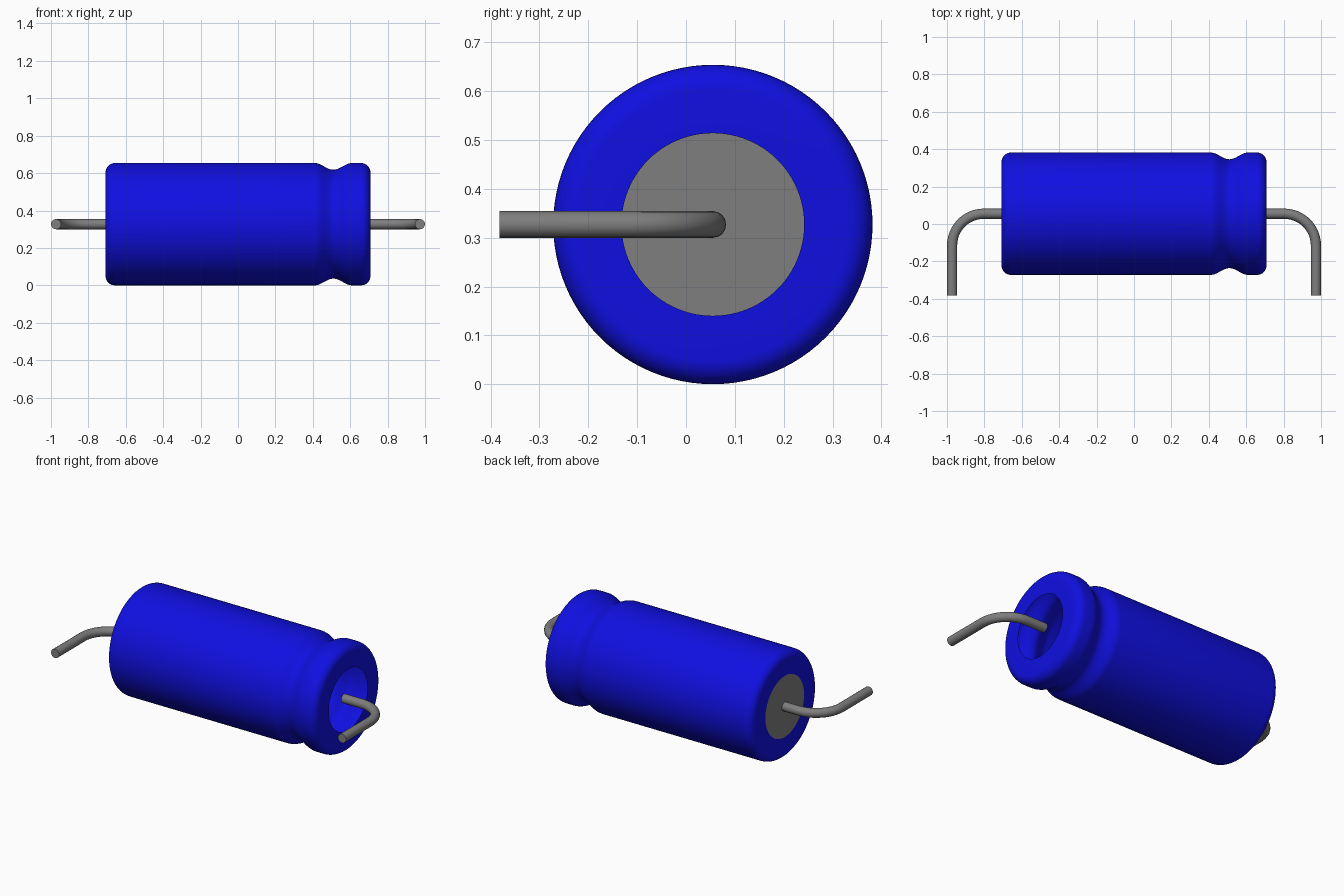
import bpy, bmesh, math
from mathutils import Vector

cube = bpy.data.objects.get("Cube")
if cube:
    bpy.data.objects.remove(cube, do_unlink=True)

AXIS_Y, AXIS_Z = 0.055, 0.327   # centre line of the can
R, HALF, HOLE = 0.327, 0.708, 0.187
SIDES = 96


def material(name, rgb):
    m = bpy.data.materials.new(name)
    m.use_nodes = True
    col = (*rgb, 1.0)
    m.diffuse_color = col
    bsdf = next(n for n in m.node_tree.nodes if n.type == 'BSDF_PRINCIPLED')
    bsdf.inputs["Base Color"].default_value = col
    return m


blue = material("sleeve blue", (0.005, 0.005, 0.76))
grey = material("metal grey", (0.21, 0.21, 0.21))


def finish(obj, mat):
    obj.data.materials.clear()
    obj.data.materials.append(mat)
    bpy.ops.object.select_all(action='DESELECT')
    obj.select_set(True)
    bpy.context.view_layer.objects.active = obj
    bpy.ops.object.shade_smooth_by_angle(angle=math.radians(40))
    return obj


def lathe(name, profile, mat):
    """Revolve (x, radius) points around the can's axis; radius 0 closes the end."""
    bm = bmesh.new()
    rings = []
    for x, r in profile:
        ring = []
        for i in range(SIDES):
            a = 2 * math.pi * i / SIDES
            ring.append(bm.verts.new((x, AXIS_Y + r * math.cos(a), AXIS_Z + r * math.sin(a))))
        rings.append(ring)
    for a, b in zip(rings, rings[1:]):
        for i in range(SIDES):
            j = (i + 1) % SIDES
            bm.faces.new((a[i], a[j], b[j], b[i]))
    if len(rings) == 1:
        bm.faces.new(list(reversed(rings[0])))
    mesh = bpy.data.meshes.new(name)
    bm.to_mesh(mesh)
    bm.free()
    obj = bpy.data.objects.new(name, mesh)
    bpy.context.collection.objects.link(obj)
    return finish(obj, mat)


def corner(cx, cr, rad, start, end, n=8):
    """Arc points in the (x, radius) plane."""
    pts = []
    for i in range(n + 1):
        a = math.radians(start + (end - start) * i / n)
        pts.append((cx + rad * math.cos(a), cr + rad * math.sin(a)))
    return pts


# Sleeve: hollow shell with rounded shoulders, crimp groove and open right end
ROUND = 0.05
profile = [(-HALF, HOLE)]
profile += corner(-HALF + ROUND, R - ROUND, ROUND, 180, 90)
GX, GW, GD = 0.51, 0.10, 0.036
for i in range(21):
    t = -1 + i / 10
    profile.append((GX + GW * t, R - GD * 0.5 * (1 + math.cos(math.pi * t))))
profile += corner(HALF - ROUND, R - ROUND, ROUND, 90, 0)
profile.append((HALF, HOLE))
lathe("sleeve", profile, blue)

# Flat metal end on the left, seen also through the open right end
lathe("end_disc", [(-HALF, HOLE)], grey)

# Bent wire leads: straight run, quarter bend, then forward
WIRE, BEND, LX = 0.0273, 0.17, 0.9727
path = [(0.68, AXIS_Y)]
for i in range(13):
    a = math.radians(90 - 90 * i / 12)
    path.append((LX - BEND + BEND * math.cos(a), AXIS_Y - BEND + BEND * math.sin(a)))
path.append((LX, -0.382))

curve = bpy.data.curves.new("wire_leads", 'CURVE')
curve.dimensions = '3D'
curve.bevel_depth = WIRE
curve.bevel_resolution = 6
curve.use_fill_caps = True
spline = curve.splines.new('POLY')
spline.points.add(len(path) - 1)
for p, (x, y) in zip(spline.points, path):
    p.co = (x, y, AXIS_Z, 1)
leads = bpy.data.objects.new("wire_leads", curve)
bpy.context.collection.objects.link(leads)
bpy.ops.object.select_all(action='DESELECT')
leads.select_set(True)
bpy.context.view_layer.objects.active = leads
bpy.ops.object.convert(target='MESH')
leads = bpy.context.view_layer.objects.active
finish(leads, grey)
mirror = leads.modifiers.new("Mirror", 'MIRROR')
mirror.use_mirror_merge = False
